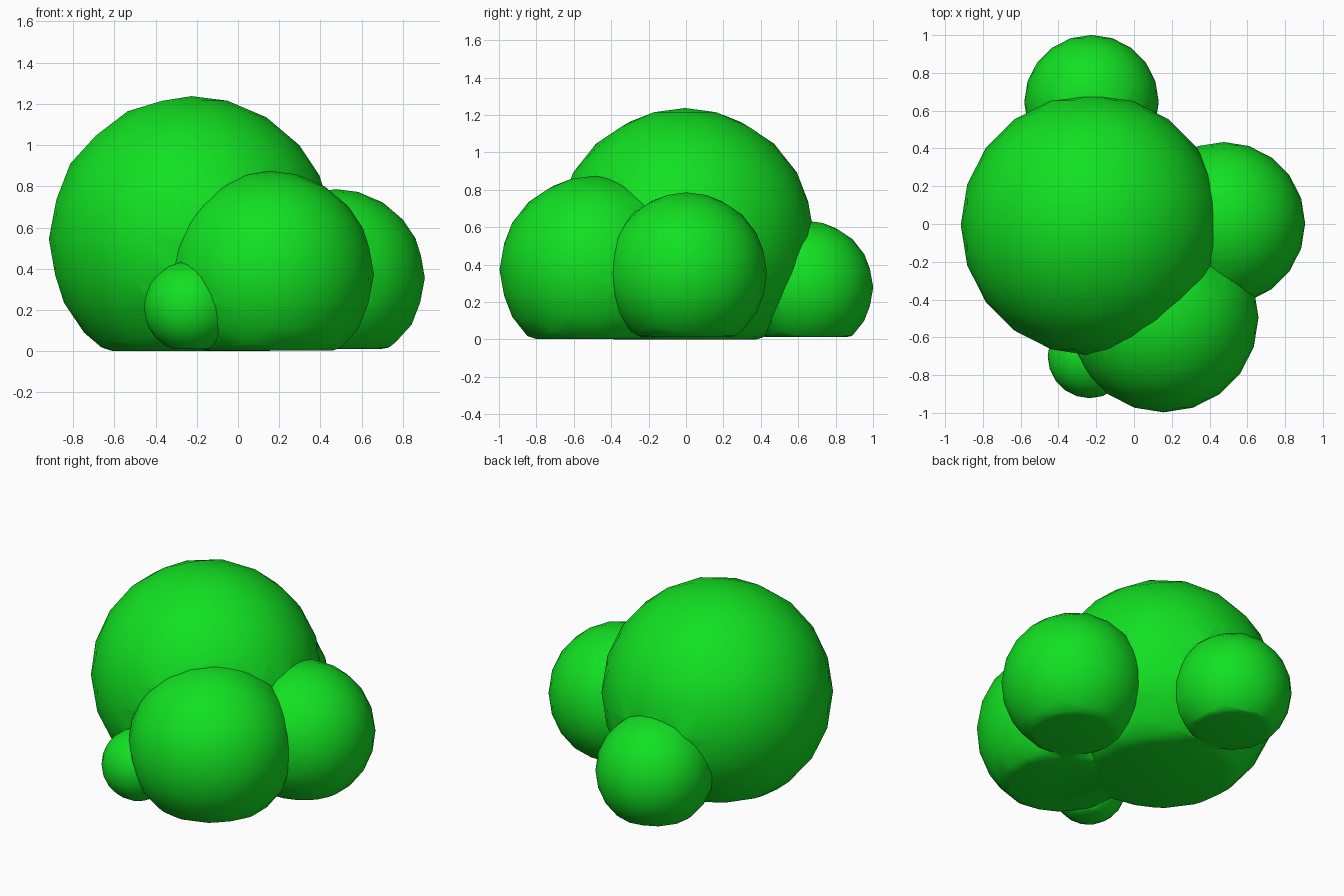
import bpy, bmesh, math
from mathutils import Vector

if "Cube" in bpy.data.objects:
    bpy.data.objects.remove(bpy.data.objects["Cube"])

green = bpy.data.materials.new("leaf_green")
green.diffuse_color = (0.006, 0.75, 0.016, 1)
green.use_nodes = True
green.node_tree.nodes["Principled BSDF"].inputs["Base Color"].default_value = green.diffuse_color


def leaf_ball(name, centre, radius, base_z):
    """Low-poly ball with a flat, slightly rounded-off underside."""
    bm = bmesh.new()
    bmesh.ops.create_icosphere(bm, subdivisions=3, radius=radius)
    bmesh.ops.translate(bm, verts=bm.verts, vec=centre)
    cut = bmesh.ops.bisect_plane(bm, geom=bm.verts[:] + bm.edges[:] + bm.faces[:],
                                 plane_co=(0, 0, 0.018), plane_no=(0, 0, 1),
                                 clear_inner=True)
    rim = [e for e in cut["geom_cut"] if isinstance(e, bmesh.types.BMEdge)]
    out = bmesh.ops.extrude_edge_only(bm, edges=rim)["geom"]
    for v in out:
        if isinstance(v, bmesh.types.BMVert):
            v.co.x = centre[0] + (v.co.x - centre[0]) * 0.87
            v.co.y = centre[1] + (v.co.y - centre[1]) * 0.87
            v.co.z = base_z
    bmesh.ops.holes_fill(bm, edges=[e for e in bm.edges if e.is_boundary], sides=0)
    bmesh.ops.recalc_face_normals(bm, faces=bm.faces)
    mesh = bpy.data.meshes.new(name)
    bm.to_mesh(mesh)
    bm.free()
    mesh.materials.append(green)
    obj = bpy.data.objects.new(name, mesh)
    bpy.context.collection.objects.link(obj)
    return obj


# Large crown and the smaller clumps around it
bush = leaf_ball("bush", (-0.225, -0.005, 0.545), 0.692, 0.0)
clumps = [
    leaf_ball("front_clump", (0.157, -0.495, 0.372), 0.502, 0.003),
    leaf_ball("right_clump", (0.475, 0.003, 0.355), 0.431, 0.012),
    leaf_ball("back_clump", (-0.225, 0.645, 0.278), 0.356, 0.012),
    leaf_ball("small_front_clump", (-0.235, -0.70, 0.215), 0.222, 0.010),
]

# Merge all clumps into one skin
bpy.context.view_layer.objects.active = bush
for clump in clumps:
    mod = bush.modifiers.new("merge", 'BOOLEAN')
    mod.operation = 'UNION'
    mod.solver = 'EXACT'
    mod.object = clump
    bpy.ops.object.modifier_apply(modifier=mod.name)
    bpy.data.objects.remove(clump)

# Smooth leaves, sharp creases between clumps and around the base
bpy.ops.object.select_all(action='DESELECT')
bush.select_set(True)
bpy.ops.object.shade_smooth_by_angle(angle=math.radians(35))
